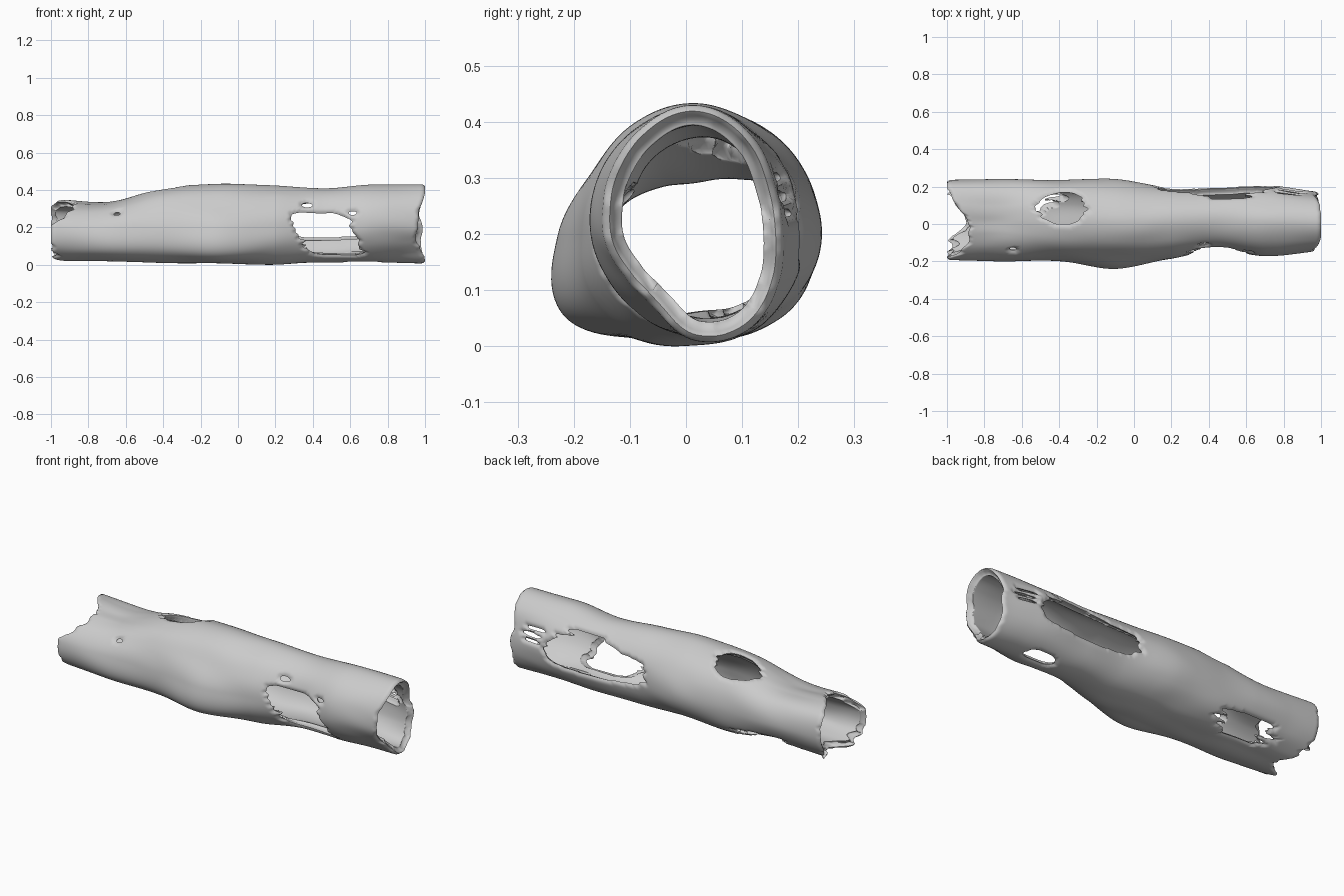
import bpy, bmesh, math
from mathutils import Vector, noise

if "Cube" in bpy.data.objects:
    bpy.data.objects.remove(bpy.data.objects["Cube"])

NX, NT = 260, 150
CY, CZ = 0.02, 0.2

# Cross-sections: x position, then radius every 30 degrees (0 = back, 90 = up, 180 = front)
SECTIONS = [
    (-1.0, (.215, .22, .175, .145, .15, .175, .21, .22, .195, .18, .185, .20)),
    (-0.7, (.22, .21, .16, .135, .145, .175, .21, .235, .20, .17, .18, .20)),
    (-0.4, (.215, .22, .22, .212, .21, .205, .215, .235, .21, .185, .20, .215)),
    (-0.1, (.22, .22, .225, .235, .23, .22, .247, .277, .21, .187, .19, .205)),
    (0.2, (.175, .19, .21, .227, .215, .205, .205, .215, .21, .195, .195, .18)),
    (0.45, (.185, .19, .205, .212, .195, .17, .16, .16, .17, .182, .195, .19)),
    (0.7, (.19, .195, .21, .23, .22, .205, .19, .175, .175, .182, .19, .19)),
    (1.0, (.15, .158, .20, .233, .215, .183, .162, .143, .148, .188, .19, .165)),
]
# How far each broken end reaches, every 30 degrees
LEFT_END = (-1, -1, -.96, -.89, -.88, -.9, -1, -1, -.98, -.9, -.95, -.99)
RIGHT_END = (.99, .97, .99, 1, 1, .97, .965, .95, .98, 1, .99, .98)
# Rotted holes: x, angle, half length, half angle, squareness, raggedness, skew
HOLES = [
    (0.48, 196, .145, 46, 5, .04, .0014),    # front opening
    (0.66, 284, .09, 14, 2.5, .02, 0),       # bottom hole
    (0.44, 11, .31, 27, 3, .04, 0),          # back opening
    (0.51, 36, .14, 17, 3, .10, 0),          # its ragged upper edge
    (-0.38, 71, .125, 25, 2.2, .05, 0),      # top hole
    (-0.60, 308, .18, 23, 3, .14, 0),        # underside hole
    (0.37, 137, .035, 4, 2, 0, 0),           # knot holes
    (0.61, 154, .025, 4, 2, 0, 0),
    (-0.65, 153, .022, 4, 2, 0, 0),
    (0.84, 14, .06, 3, 2, .02, .004),        # slits
    (0.85, 25, .07, 3, 2, .02, .004),
    (0.82, 36, .06, 3, 2, .02, .004),
]


def catmull(a, b, c, d, t):
    return b + .5 * t * (c - a + t * (2*a - 5*b + 4*c - d + t * (3*(b - c) + d - a)))


def around(values, deg):
    """Smooth periodic value at an angle."""
    f = deg / 30
    i = int(math.floor(f))
    return catmull(*[values[(i + k) % 12] for k in (-1, 0, 1, 2)], f - i)


def radius(x, deg):
    i = 0
    while i < len(SECTIONS) - 2 and x > SECTIONS[i + 1][0]:
        i += 1
    x0, x1 = SECTIONS[i][0], SECTIONS[i + 1][0]
    last = len(SECTIONS) - 1
    r = [around(SECTIONS[min(max(i + k, 0), last)][1], deg) for k in (-1, 0, 1, 2)]
    return catmull(*r, (x - x0) / (x1 - x0))


def in_hole(x, deg):
    for hx, ha, lx, la, p, rag, skew in HOLES:
        da = (deg - ha + 180) % 360 - 180
        if abs(da) > la:
            continue
        side = 1 if x > hx else -1
        length = lx + rag * noise.noise(Vector((deg * .15, side * 7.3 + hx, 1.7)))
        dx = x - hx - skew * da
        if length > 0 and abs(dx / length) ** p + abs(da / la) ** p < 1:
            return True
    return False


# Hollow log shell
bm = bmesh.new()
rows = []
for i in range(NX + 1):
    row = []
    for j in range(NT):
        deg = 360 * j / NT
        a = math.radians(deg)
        jag = noise.noise(Vector((math.cos(a) * 5, math.sin(a) * 5, 3)))
        left = max(-1, around(LEFT_END, deg) + jag * .05)
        right = min(1, around(RIGHT_END, deg) + jag * .015)
        x = left + (right - left) * i / NX
        r = radius(x, deg)
        r += .003 * noise.noise(Vector((x * 5, math.cos(a) * 2, math.sin(a) * 2)))
        row.append(bm.verts.new((x, CY + r * math.cos(a), CZ + r * math.sin(a))))
    rows.append(row)
for i in range(NX):
    for j in range(NT):
        k = (j + 1) % NT
        quad = (rows[i][j], rows[i][k], rows[i + 1][k], rows[i + 1][j])
        xm = sum(v.co.x for v in quad) / 4
        if not in_hole(xm, 360 * (j + .5) / NT):
            bm.faces.new(quad)
bmesh.ops.delete(bm, geom=[v for v in bm.verts if not v.link_faces], context='VERTS')
bmesh.ops.recalc_face_normals(bm, faces=bm.faces[:])
bm.normal_update()
probe = max(bm.faces, key=lambda f: f.calc_center_median().z)
if probe.normal.z < 0:
    bmesh.ops.reverse_faces(bm, faces=bm.faces[:])

# Soften the stepped hole edges
for _ in range(6):
    moved = {}
    for v in bm.verts:
        near = [e.other_vert(v).co for e in v.link_edges if e.is_boundary]
        if len(near) == 2 and abs(v.co.x) < .995:
            moved[v] = v.co * .5 + (near[0] + near[1]) * .25
    for v, co in moved.items():
        v.co = co

# Round every rim: sink the edge rings inward and thin the wall there
bm.normal_update()
bm.verts.index_update()
weights = {}
ring = {v for v in bm.verts if v.is_boundary}
for sink, weight in ((.011, .3), (.004, .72), (.001, .93)):
    for v in ring:
        weights[v.index] = weight
        v.co -= v.normal * sink
    ring = {e.other_vert(v) for v in ring for e in v.link_edges}
    ring = {v for v in ring if v.index not in weights}

low = min(v.co.z for v in bm.verts)
bmesh.ops.translate(bm, verts=bm.verts[:], vec=(0, 0, -low))
mesh = bpy.data.meshes.new("hollow_log")
bm.to_mesh(mesh)
bm.free()
log = bpy.data.objects.new("hollow_log", mesh)
bpy.context.collection.objects.link(log)

# Wall thickness
group = log.vertex_groups.new(name="wall")
group.add(list(range(len(mesh.vertices))), 1, 'REPLACE')
for index, weight in weights.items():
    group.add([index], weight, 'REPLACE')
wall = log.modifiers.new("wall", 'SOLIDIFY')
wall.thickness = .036
wall.offset = -1
wall.vertex_group = "wall"
bpy.context.view_layer.objects.active = log
log.select_set(True)
bpy.ops.object.modifier_apply(modifier="wall")
bpy.ops.object.shade_smooth_by_angle(angle=math.radians(75))
